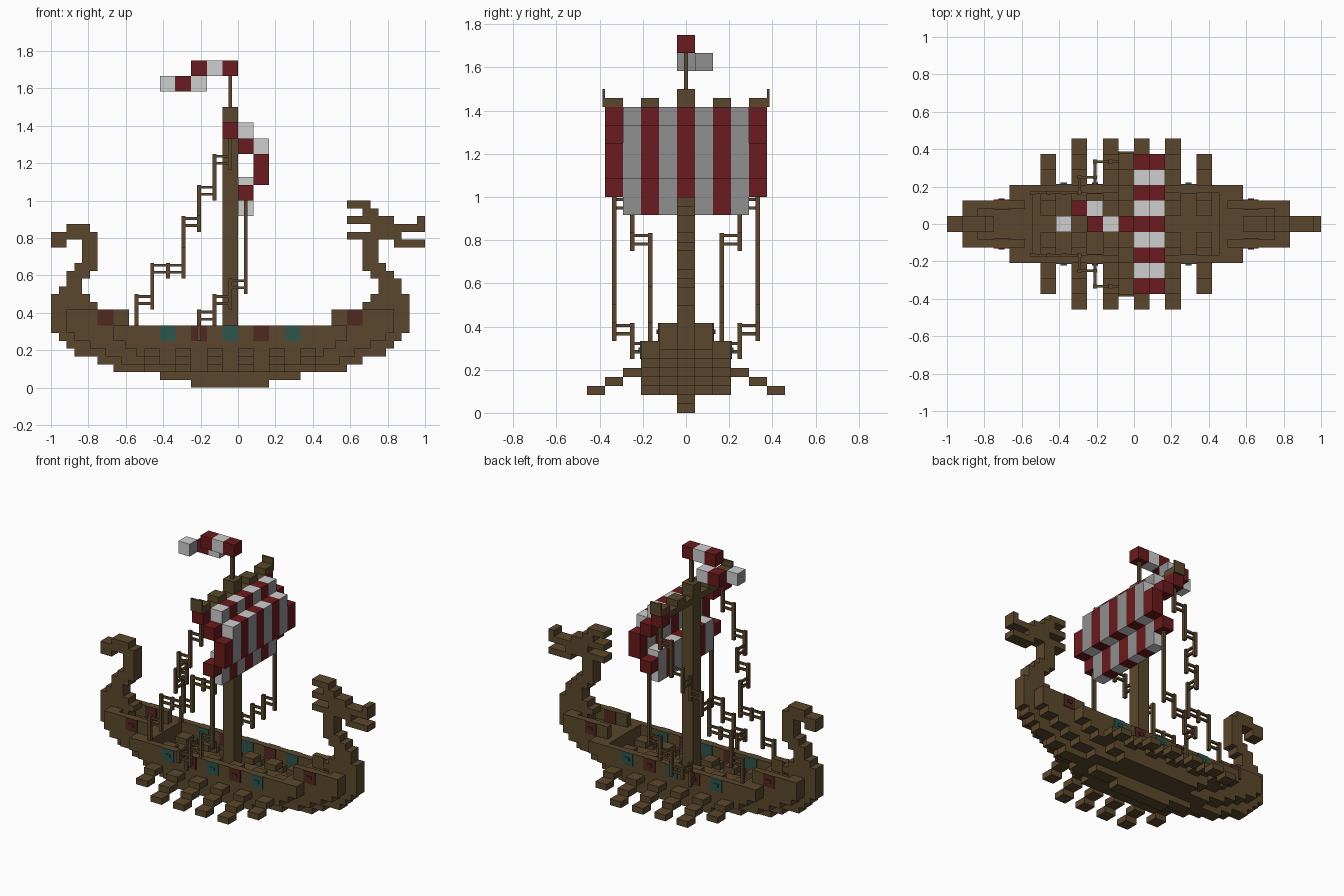
import bpy, bmesh
from mathutils import Matrix, Vector

if "Cube" in bpy.data.objects:
    bpy.data.objects.remove(bpy.data.objects["Cube"])

H = 1 / 24          # half-block grid unit; all box numbers are in this unit
C = -1              # hull is symmetric about x = -1 grid units


def material(name, rgb):
    m = bpy.data.materials.new(name)
    m.diffuse_color = (*rgb, 1)
    m.use_nodes = True
    m.node_tree.nodes["Principled BSDF"].inputs["Base Color"].default_value = m.diffuse_color
    return m


WOOD = material("brown wood", (0.105, 0.064, 0.026))
RED = material("sail red", (0.145, 0.011, 0.013))
WHITE = material("sail white", (0.62, 0.62, 0.62))
GREY = material("sail grey", (0.28, 0.28, 0.28))
TEAL = material("shield teal", (0.026, 0.09, 0.075))
MAROON = material("shield maroon", (0.085, 0.021, 0.015))


def boxes(name, mat, items, x_mat=None):
    """One object from boxes (x0, x1, y0, y1, z0, z1); x_mat colours faces along x."""
    bm = bmesh.new()
    for x0, x1, y0, y1, z0, z1 in items:
        mid = Vector(((x0 + x1) / 2, (y0 + y1) / 2, (z0 + z1) / 2)) * H
        size = Vector((abs(x1 - x0), abs(y1 - y0), abs(z1 - z0))) * H
        bmesh.ops.create_cube(bm, size=1,
                              matrix=Matrix.Translation(mid) @ Matrix.Diagonal((*size, 1)))
    me = bpy.data.meshes.new(name)
    bm.to_mesh(me)
    bm.free()
    me.materials.append(mat)
    if x_mat:
        me.materials.append(x_mat)
        for p in me.polygons:
            p.material_index = int(abs(p.normal.x) > 0.5)
    ob = bpy.data.objects.new(name, me)
    bpy.context.collection.objects.link(ob)
    return ob


def both_sides(items):
    return items + [(a, b, -d, -c, e, f) for a, b, c, d, e, f in items]


def both_ends(items):
    return items + [(2 * C - b, 2 * C - a, c, d, e, f) for a, b, c, d, e, f in items]


# Keel and stepped lower hull: per layer, (half length, half width) slabs
layers = [[(5, 1)], [(9, 1)],
          [(15, 1), (11, 3), (7, 5)],
          [(17, 1), (14, 3), (9, 5)],
          [(20, 1), (16, 3), (12, 5)]]
boxes("lower_hull", WOOD, [(C - a, C + a, -w, w, k, k + 1)
                           for k, lay in enumerate(layers) for a, w in lay])

# Solid upper ends of the hull, stepping out to the posts
ends = []
for k, a, b, c in ((5, 21, 18, 13.5), (6, 22, 20, 15), (7, 23, 21, 15)):
    ends += [(C + 12, C + a, -1, 1, k, k + 1),
             (C + 12, C + b, -3, 3, k, k + 1),
             (C + 12, C + c, -5, 5, k, k + 1)]
ends += [(C + 18, C + 23, -1, 1, 8, 10), (C + 19, C + 21, -3, 3, 8, 10)]
for s in (1, -1):
    ends.append((C + 13, C + 19, 2 * s, 3 * s, 8, 10))
boxes("hull_ends", WOOD, both_ends(ends))

# Side rails
boxes("side_rails", WOOD, both_sides([(C - 13, C + 13, 4, 5, 5, 8)]))

# Oars: slabs descending outwards, with the handles reaching inboard
oars = []
for x in (-12, -8, -4, 0, 4, 8):
    last = 2 if x in (-12, 8) else 3
    oars += [(x, x + 2, 5 + 2 * i, 7 + 2 * i, 4 - i, 5 - i) for i in range(-2, last)]
boxes("oars", WOOD, both_sides(oars))


# Shields: thin plates on both faces of the rail, with a small boss
def shields(name, mat, places):
    items = []
    for x, y, z in places:
        items += [(x, x + 2, y, y + 0.14, z, z + 2),
                  (x, x + 2, y - 1.14, y - 1, z, z + 2),
                  (x + 0.6, x + 1.4, y, y + 0.3, z + 0.75, z + 1.25)]
    boxes(name, mat, both_sides(items))


shields("teal_shields", TEAL, [(-10, 5, 6), (-2, 5, 6), (6, 5, 6)])
shields("maroon_shields", MAROON, [(-6, 5, 6), (2, 5, 6), (-18, 3, 8), (14, 3, 8)])


# Posts rising from both ends: rows of (z0, z1, x0, x1)
def post(name, rows):
    boxes(name, WOOD, [(x0, x1, -1, 1, z0, z1) for z0, z1, x0, x1 in rows])


post("stern_post", [(10, 11, -24, -18), (11, 12, -24, -19), (12, 13, -23, -20),
                    (13, 14, -22, -20), (14, 15, -22, -19), (15, 20, -20, -18),
                    (15, 16, -21, -18),
                    (19, 20, -24, -20), (20, 21, -22, -19), (18, 19, -24, -22)])
post("bow_post", [(10, 11, 16, 22), (11, 12, 17, 22), (12, 13, 18, 21),
                  (13, 14, 18, 21), (14, 15, 17, 20), (15, 16, 16, 19),
                  (16, 19, 16, 18)])
post("beast_head", [(19, 20, 14, 21), (18, 19, 20, 24), (20, 21, 17, 24),
                    (21, 22, 14, 20), (21, 22, 23, 24), (22, 23, 16, 18),
                    (23, 24, 14, 17)])

# Mast, flag pole and yard
boxes("mast", WOOD, [(-2, 0, -1, 1, 4, 36)])
boxes("flag_pole", WOOD, [(-1.25, -0.75, -0.25, 0.25, 36, 40)])
boxes("yard", WOOD, both_sides([(-2, 0, 1, 7, 33, 34), (-2, 0, 3, 5, 34, 35),
                                (-2, 0, 7, 9, 34, 35), (-2, 0, 9, 9.3, 34, 36)]))

# Sail: nine striped columns, bulging forward; (x0, z0, z1) profile blocks
inner = [(0, 32, 34), (2, 26, 32), (0, 22, 27)]
outer = [(-2, 32, 34), (0, 30, 32), (2, 26, 30), (0, 24, 26)]
stripes = {0: [], 1: []}
for i in range(9):
    y = -9 + 2 * i
    for x, z0, z1 in (outer if i in (0, 8) else inner):
        stripes[i % 2].append((x, x + 2, y, y + 2, z0, z1))
boxes("sail_red_stripes", RED, stripes[0])
boxes("sail_white_stripes", WHITE, stripes[1], GREY)

# Flag
boxes("flag_red", RED, [(-2, 0, -1, 1, 40, 42), (-6, -4, -1, 1, 40, 42),
                        (-8, -6, 1, 3, 38, 40)])
boxes("flag_white", WHITE, [(-4, -2, -1, 1, 40, 42), (-6, -4, 1, 3, 38, 40),
                            (-10, -8, -1, 1, 38, 40)], GREY)


# Rigging: thin uprights (x, y, z0, z1) joined by pairs of short links
def rigging(name, posts):
    r, t = 0.25, 0.17
    items = [(x - r, x + r, y - r, y + r, z0, z1) for x, y, z0, z1 in posts]
    for p, q in zip(posts, posts[1:]):
        top = min(p[3], q[3])
        for z in (top - 0.3, top - 1.2):
            items.append((min(p[0], q[0]) - t, max(p[0], q[0]) + t,
                          min(p[1], q[1]) - t, max(p[1], q[1]) + t, z - t, z + t))
    boxes(name, WOOD, both_sides(items))


rigging("back_stays", [(-13, 4, 8, 12), (-11, 4, 10, 16), (-9, 4, 14, 16),
                       (-7, 4, 14, 20), (-7, 6, 18, 22), (-5, 6, 20, 24),
                       (-5, 8, 22, 26), (-3, 8, 24, 30), (-1, 8, 28, 32)])
rigging("sail_ropes", [(-5, 4.6, 6, 8), (-5, 6, 6, 10), (-5, 8, 8, 10),
                       (-3, 8, 8, 12), (-1, 8, 10, 14), (1, 8, 12, 24)])
